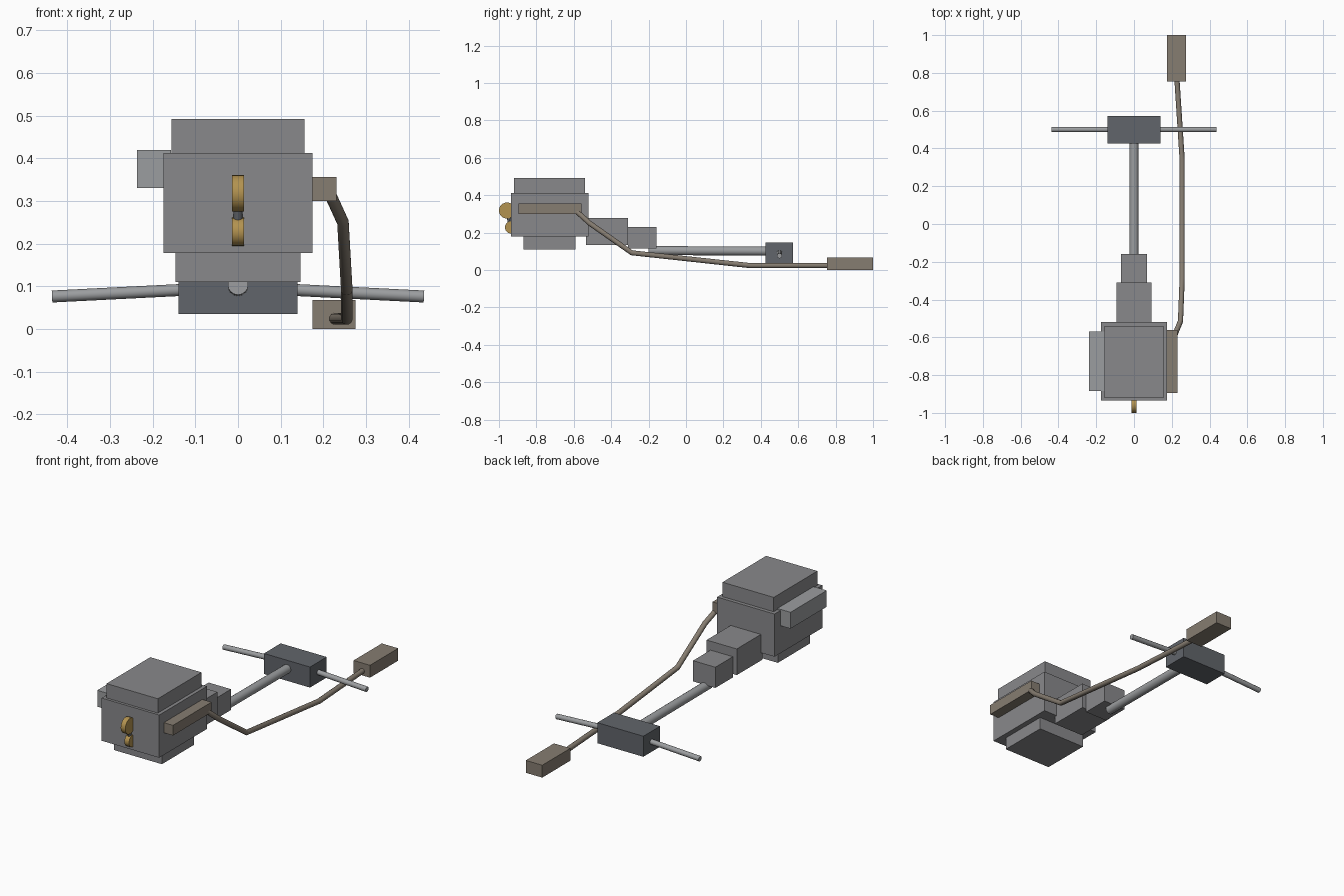
import bpy
from mathutils import Vector

if "Cube" in bpy.data.objects:
    bpy.data.objects.remove(bpy.data.objects["Cube"])


def material(name, rgb):
    m = bpy.data.materials.new(name)
    m.diffuse_color = (*rgb, 1)
    m.use_nodes = True
    m.node_tree.nodes["Principled BSDF"].inputs["Base Color"].default_value = m.diffuse_color
    return m


steel = material("steel", (0.25, 0.25, 0.26))
light = material("light_alloy", (0.33, 0.34, 0.35))
dark = material("dark_iron", (0.12, 0.13, 0.145))
rust = material("exhaust_metal", (0.24, 0.205, 0.165))
brass = material("brass", (0.45, 0.29, 0.08))


def box(name, x, y, z, mat):
    """Box from (min, max) ranges."""
    lo, hi = Vector((x[0], y[0], z[0])), Vector((x[1], y[1], z[1]))
    bpy.ops.mesh.primitive_cube_add(size=1, location=(lo + hi) / 2)
    o = bpy.context.object
    o.name = name
    o.scale = hi - lo
    bpy.ops.object.transform_apply(location=False, rotation=False, scale=True)
    o.data.materials.append(mat)
    return o


def rod(name, a, b, r, mat, sides=12):
    """Cylinder between two points."""
    a, b = Vector(a), Vector(b)
    bpy.ops.mesh.primitive_cylinder_add(vertices=sides, radius=r, depth=(b - a).length,
                                        location=(a + b) / 2)
    o = bpy.context.object
    o.name = name
    o.rotation_euler = (b - a).to_track_quat('Z', 'Y').to_euler()
    o.data.materials.append(mat)
    bpy.ops.object.shade_smooth_by_angle()
    return o


# Engine
box("engine_block", (-0.175, 0.175), (-0.935, -0.52), (0.178, 0.413), steel)
box("cylinder_head", (-0.156, 0.156), (-0.92, -0.54), (0.413, 0.492), steel)
box("oil_pan", (-0.146, 0.146), (-0.87, -0.59), (0.11, 0.178), steel)
box("intake_manifold", (-0.237, -0.157), (-0.885, -0.57), (0.33, 0.42), light)
box("exhaust_manifold", (0.165, 0.231), (-0.895, -0.56), (0.30, 0.356), rust)

# Front pulleys and the link between them
rod("upper_pulley", (-0.014, -0.957, 0.318), (0.014, -0.957, 0.318), 0.043, brass, 24)
rod("lower_pulley", (-0.014, -0.935, 0.228), (0.014, -0.935, 0.228), 0.033, brass, 24)
rod("pulley_link", (0, -0.957, 0.318), (0, -0.935, 0.228), 0.011, dark)

# Gearbox and driveshaft
box("gearbox", (-0.092, 0.092), (-0.535, -0.31), (0.135, 0.279), steel)
box("gearbox_tail", (-0.068, 0.068), (-0.31, -0.158), (0.116, 0.23), steel)
rod("driveshaft", (0, -0.2, 0.104), (0, 0.46, 0.101), 0.024, light, 16)

# Differential and axles
box("differential", (-0.14, 0.14), (0.426, 0.571), (0.035, 0.148), dark)
for side, label in ((-1, "left"), (1, "right")):
    rod("axle_" + label, (side * 0.12, 0.5, 0.092), (side * 0.436, 0.5, 0.076), 0.014, light)

# Exhaust pipe swept along its path
path = [(0.215, -0.59, 0.318), (0.246, -0.515, 0.25), (0.255, -0.29, 0.092),
        (0.255, 0.34, 0.024), (0.227, 0.77, 0.024)]
curve = bpy.data.curves.new("exhaust_pipe", 'CURVE')
curve.dimensions = '3D'
curve.bevel_depth = 0.014
curve.bevel_resolution = 4
curve.use_fill_caps = True
spline = curve.splines.new('POLY')
spline.points.add(len(path) - 1)
for p, co in zip(spline.points, path):
    p.co = (*co, 1)
curve.materials.append(rust)
pipe = bpy.data.objects.new("exhaust_pipe", curve)
bpy.context.collection.objects.link(pipe)

# Muffler
box("muffler", (0.175, 0.275), (0.755, 1.0), (0, 0.068), rust)
